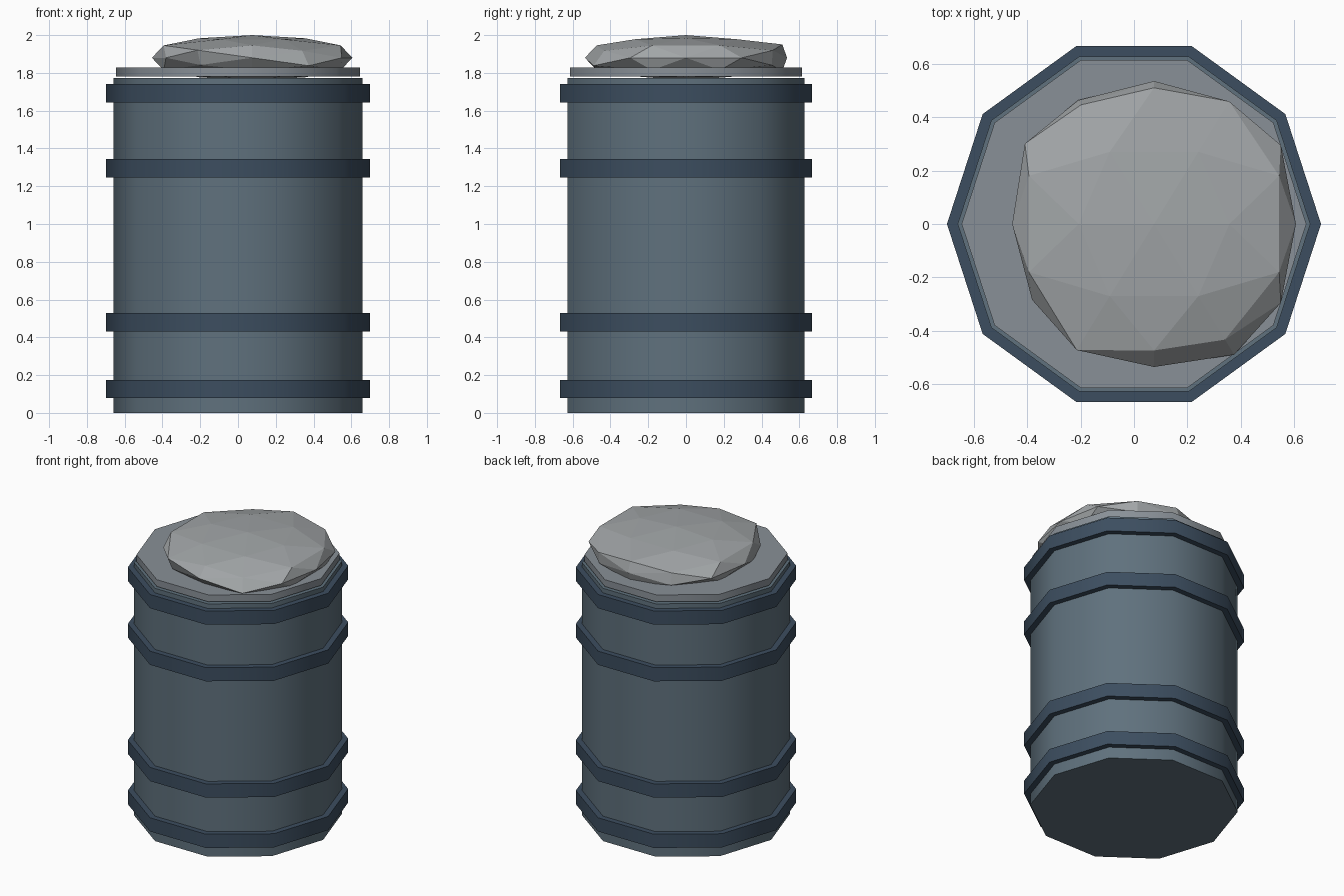
import bpy, bmesh, math
from mathutils import Vector

if "Cube" in bpy.data.objects:
    bpy.data.objects.remove(bpy.data.objects["Cube"])


def material(name, rgb):
    m = bpy.data.materials.new(name)
    m.diffuse_color = (*rgb, 1)
    m.use_nodes = True
    m.node_tree.nodes["Principled BSDF"].inputs["Base Color"].default_value = m.diffuse_color
    return m


slate = material("slate_blue", (0.115, 0.165, 0.205))
navy = material("dark_blue", (0.045, 0.075, 0.115))
lid_grey = material("lid_grey", (0.25, 0.28, 0.31))
stone = material("stone_grey", (0.36, 0.38, 0.39))


def drum(name, radius, z0, z1, mat):
    """Ten-sided closed cylinder with corners on the x axis."""
    bm = bmesh.new()
    rings = [[bm.verts.new((radius * math.cos(math.tau * i / 10),
                            radius * math.sin(math.tau * i / 10), z))
              for i in range(10)] for z in (z0, z1)]
    low, high = rings
    for i in range(10):
        j = (i + 1) % 10
        bm.faces.new((low[i], low[j], high[j], high[i]))
    bm.faces.new(low[::-1])
    bm.faces.new(high)
    me = bpy.data.meshes.new(name)
    bm.to_mesh(me)
    bm.free()
    me.materials.append(mat)
    ob = bpy.data.objects.new(name, me)
    bpy.context.collection.objects.link(ob)
    bpy.ops.object.select_all(action='DESELECT')
    bpy.context.view_layer.objects.active = ob
    ob.select_set(True)
    bpy.ops.object.shade_smooth_by_angle(angle=math.radians(40))
    return ob


# Barrel body, hoops and lid
drum("barrel_body", 0.66, 0, 1.772, slate)
for n, z in enumerate((0.127, 0.48, 1.295, 1.692)):
    drum(f"hoop_{n + 1}", 0.70, z - 0.048, z + 0.048, navy)
drum("barrel_lid", 0.645, 1.78, 1.828, lid_grey)

# Flattened stone: once-divided icosahedron with uneven radii
phi = (1 + 5 ** 0.5) / 2
signs = (-1, 1)
base = [(s, 0, 0) for s in signs]
base += [(0, a, b * phi) for a in signs for b in signs]
base += [(a * 0.5, b * 0.5 / phi, c * 0.5 * phi)
         for a in signs for b in signs for c in signs]
points = []
for p in base:
    v = Vector(p).normalized()
    points += [v, Vector((v.y, v.z, v.x)), Vector((v.z, v.x, v.y))]
# choose the chirality whose equator corners lie wide along x
if not any(abs(p.z) < 0.01 and 0.8 < abs(p.x) < 0.9 for p in points):
    points = [Vector((p.y, p.x, p.z)) for p in points]


def bump(p):
    """Radius factor by height band and quadrant."""
    right, back, h = p.x > 0.01, p.y > 0.01, p.z
    if max(abs(c) for c in p) > 0.99:
        return 1.0
    if abs(h) < 0.01:
        return {(1, 1): 1.05, (1, 0): 1.05, (0, 1): 1.07, (0, 0): 1.01}[(right, back)]
    if 0.25 < abs(h) < 0.35:
        if h > 0:
            return {(1, 1): 1.06, (1, 0): 1.0, (0, 1): 1.03, (0, 0): 1.09}[(right, back)]
        return {(1, 1): 1.05, (1, 0): 1.13, (0, 1): 1.07, (0, 0): 1.03}[(right, back)]
    if abs(p.x) < 0.01:
        return 1.12 if back else 1.04
    if abs(h) < 0.6:
        return 1.09
    return 1.01


bm = bmesh.new()
for p in points:
    bm.verts.new(p)
bmesh.ops.convex_hull(bm, input=bm.verts)
for v in bm.verts:
    f = bump(v.co)
    v.co = (0.075 + 0.531 * f * v.co.x, 0.535 * f * v.co.y, 1.88 + 0.12 * f * v.co.z)
bmesh.ops.recalc_face_normals(bm, faces=bm.faces)
me = bpy.data.meshes.new("lid_stone")
bm.to_mesh(me)
bm.free()
me.materials.append(stone)
bpy.context.collection.objects.link(bpy.data.objects.new("lid_stone", me))
